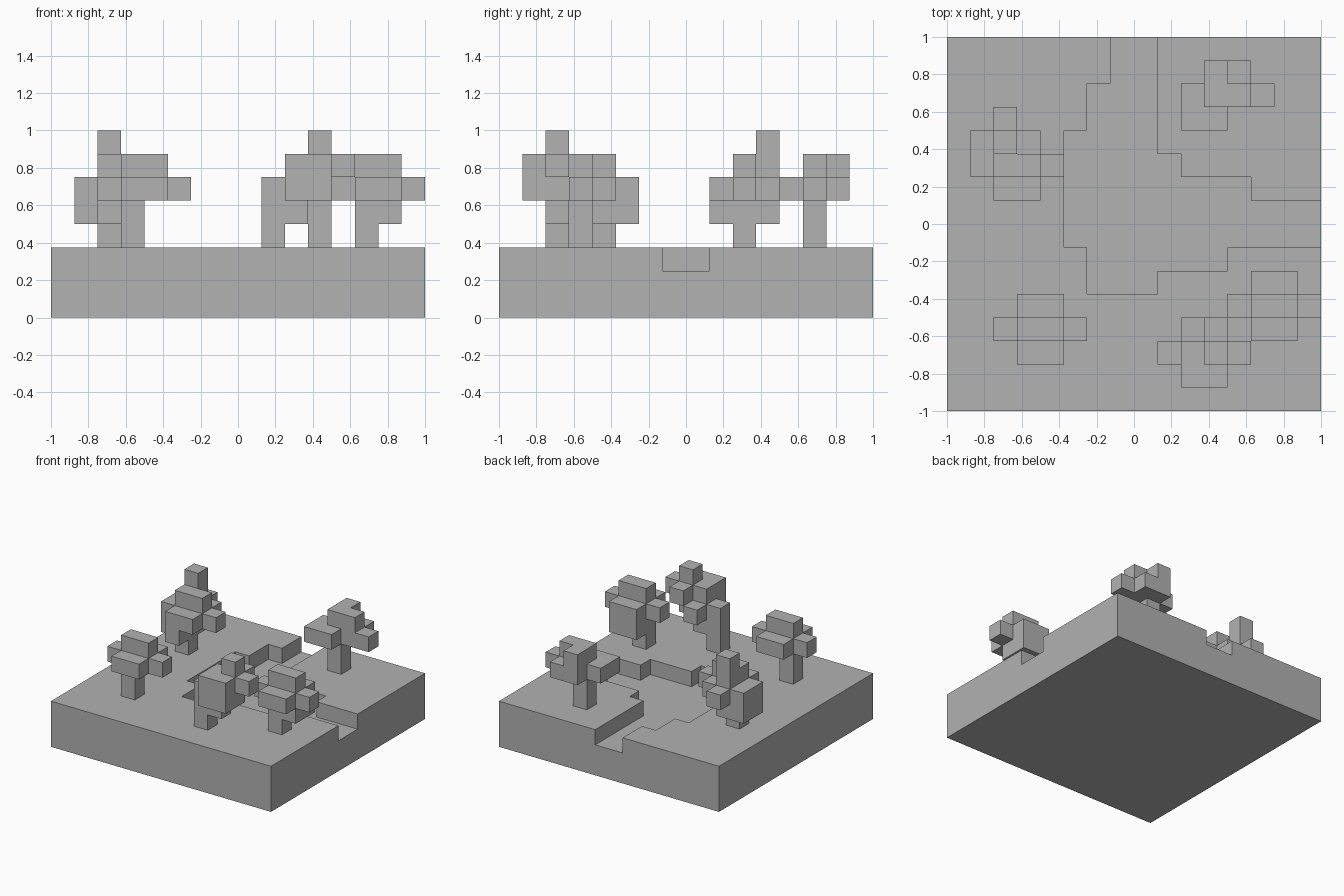
import bpy
import bmesh
from mathutils import Vector

CELL = 0.125
GRID = 16

cube = bpy.data.objects.get("Cube")
if cube:
    bpy.data.objects.remove(cube, do_unlink=True)

stone = bpy.data.materials.new("plain_grey")
stone.use_nodes = True
grey = (0.445, 0.445, 0.445, 1)
stone.diffuse_color = grey
stone.node_tree.nodes["Principled BSDF"].inputs["Base Color"].default_value = grey


def build_blocks(name, cells):
    """Turn a set of grid cells into one clean shell of flat faces."""
    bm = bmesh.new()
    for cell in cells:
        for axis in range(3):
            for side in (0, 1):
                step = [0, 0, 0]
                step[axis] = 1 if side else -1
                if tuple(c + s for c, s in zip(cell, step)) in cells:
                    continue
                u, v = (axis + 1) % 3, (axis + 2) % 3
                loop = []
                for a, b in ((0, 0), (1, 0), (1, 1), (0, 1)):
                    p = Vector(cell)
                    p[axis] += side
                    p[u] += a
                    p[v] += b
                    p -= Vector((GRID / 2, GRID / 2, 0))
                    loop.append(bm.verts.new(p * CELL))
                bm.faces.new(loop if side else loop[::-1])
    bmesh.ops.remove_doubles(bm, verts=bm.verts[:], dist=CELL / 100)
    bmesh.ops.dissolve_limit(bm, angle_limit=0.01, verts=bm.verts[:], edges=bm.edges[:])
    mesh = bpy.data.meshes.new(name)
    bm.to_mesh(mesh)
    bm.free()
    mesh.materials.append(stone)
    obj = bpy.data.objects.new(name, mesh)
    bpy.context.collection.objects.link(obj)
    return obj


# Ground slab with a stepped river bed: start and end column for each row
river = {5: (6, 9), 6: (6, 12), 7: (5, 16), 8: (5, 16), 9: (5, 13), 10: (5, 10),
         11: (5, 9), 12: (6, 9), 13: (6, 9), 14: (7, 9), 15: (7, 9)}
ground = {(x, y, z) for x in range(GRID) for y in range(GRID) for z in range(3)}
for row, (start, end) in river.items():
    ground -= {(x, row, 2) for x in range(start, end)}
build_blocks("ground_with_river", ground)

# Trees: corner cell, then layers upward from the ground, rows front to back
cross = ".##/####/.##"
trees = {
    "back_right_tree": (1, 9, ["/.#", ".#/##/##", ".##/####/###/.#", "/.##/.#", "//.#"]),
    "back_left_tree": (10, 12, ["/.#", "/.#", "##/####/.##", "/.##/.#"]),
    "front_right_tree": (2, 2, ["/.#", "/.#", cross, "/.##"]),
    "front_middle_tree": (9, 1, ["/#", "/##", ".##/###/.#", ".##/.###/..#", "/..#"]),
    "front_left_tree": (12, 3, ["/.#", "/.##/.##", cross, "/.##"]),
}
for name, (x0, y0, layers) in trees.items():
    cells = {(x0 + x, y0 + y, 3 + z)
             for z, layer in enumerate(layers)
             for y, row in enumerate(layer.split("/"))
             for x, mark in enumerate(row) if mark == "#"}
    build_blocks(name, cells)
